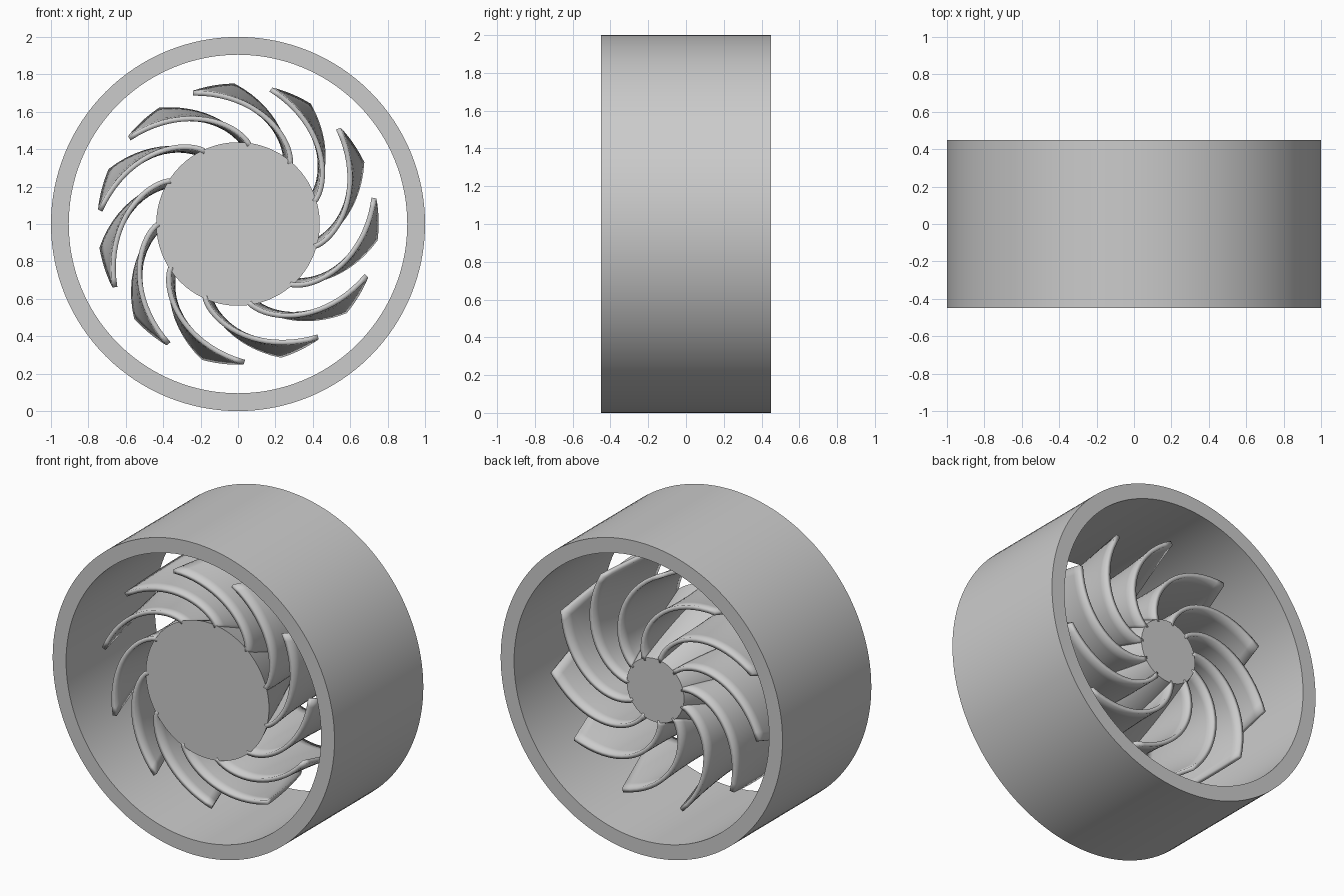
import bpy, bmesh
from math import sin, cos, pi, radians

if "Cube" in bpy.data.objects:
    bpy.data.objects.remove(bpy.data.objects["Cube"])

CZ = 1.0          # axis height
Y0, Y1 = -0.31, 0.31
BLADES = 11


def add_object(name, bm, angle=30):
    bmesh.ops.recalc_face_normals(bm, faces=bm.faces)
    me = bpy.data.meshes.new(name)
    bm.to_mesh(me)
    bm.free()
    ob = bpy.data.objects.new(name, me)
    ob.location.z = CZ
    bpy.context.collection.objects.link(ob)
    bpy.ops.object.select_all(action='DESELECT')
    ob.select_set(True)
    bpy.context.view_layer.objects.active = ob
    bpy.ops.object.shade_smooth_by_angle(angle=radians(angle))
    return ob


def lathe(name, profile, closed, n=128):
    """Revolve (radius, y) points about the y axis."""
    bm = bmesh.new()
    rings = [[bm.verts.new((r * cos(2 * pi * i / n), y, r * sin(2 * pi * i / n)))
              for i in range(n)] for r, y in profile]
    pairs = list(zip(rings, rings[1:]))
    if closed:
        pairs.append((rings[-1], rings[0]))
    else:
        bm.faces.new(rings[0])
        bm.faces.new(rings[-1])
    for a, b in pairs:
        for i in range(n):
            j = (i + 1) % n
            bm.faces.new((a[i], a[j], b[j], b[i]))
    return add_object(name, bm)


# Outer shroud and tapered hub
lathe("outer_shroud", [(1.0, -0.45), (1.0, 0.45), (0.905, 0.45), (0.905, -0.45)], True)
lathe("hub", [(0.437, Y0), (0.203, Y1)], False)


# Twisted spiral blade, root following the hub taper
def blade_point(t, s):
    root = 0.425 + (0.19 - 0.425) * s
    r = root + (0.74 - root) * t
    a = radians(109 - 17 * s - 60 * (1 - t ** 1.25))
    return r * cos(a), Y0 + (Y1 - Y0) * s, r * sin(a)


bm = bmesh.new()
NT, NS = 20, 10
grid = [[bm.verts.new(blade_point(i / NT, j / NS)) for j in range(NS + 1)]
        for i in range(NT + 1)]
for i in range(NT):
    for j in range(NS):
        bm.faces.new((grid[i][j], grid[i + 1][j], grid[i + 1][j + 1], grid[i][j + 1]))
blade = add_object("blade_1", bm)
mod = blade.modifiers.new("thickness", 'SOLIDIFY')
mod.thickness = 0.027
mod.offset = 0
mod.use_even_offset = True

# Repeat the blade around the hub
for k in range(1, BLADES):
    copy = blade.copy()
    copy.name = f"blade_{k + 1}"
    copy.rotation_euler.y = 2 * pi * k / BLADES
    bpy.context.collection.objects.link(copy)
